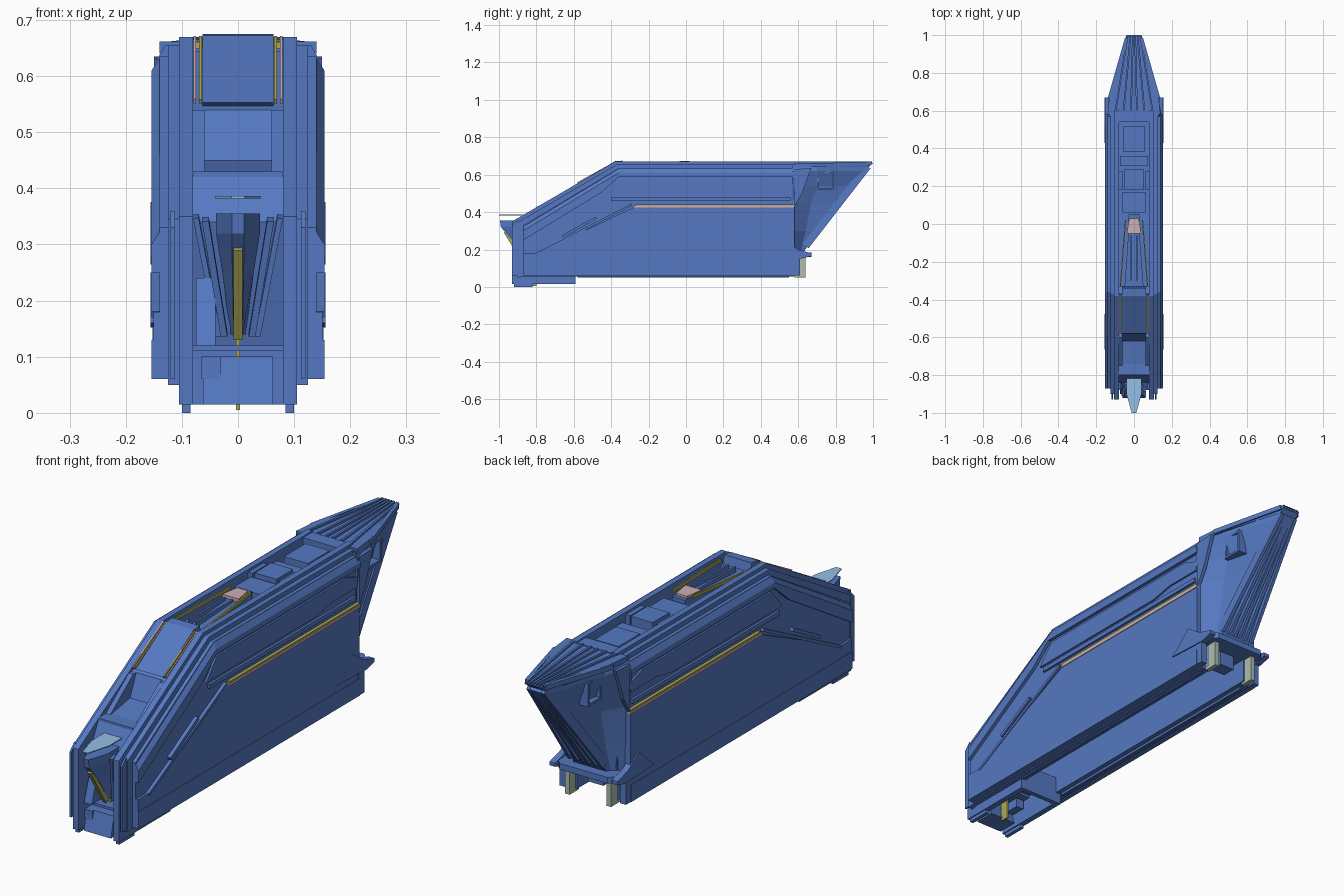
import bpy, bmesh
from mathutils import Vector


def material(name, rgb):
    m = bpy.data.materials.new(name)
    m.diffuse_color = (*rgb, 1)
    return m


BLUE = material("hull_blue", (0.09, 0.19, 0.54))
SKY = material("sky_blue", (0.30, 0.52, 0.80))
YELLOW = material("yellow", (0.42, 0.40, 0.08))
PINK = material("pink", (0.62, 0.42, 0.45))
GREEN = material("pale_green", (0.42, 0.52, 0.42))


def finish(name, bm, mat):
    bmesh.ops.recalc_face_normals(bm, faces=bm.faces)
    me = bpy.data.meshes.new(name)
    bm.to_mesh(me)
    bm.free()
    me.materials.append(mat)
    ob = bpy.data.objects.new(name, me)
    bpy.context.collection.objects.link(ob)
    return ob


def loft(name, rings, mat=BLUE):
    """Closed skin through rings of equal point count."""
    bm = bmesh.new()
    vs = [[bm.verts.new(p) for p in r] for r in rings]
    n = len(vs[0])
    for a, b in zip(vs, vs[1:]):
        for i in range(n):
            bm.faces.new((a[i], a[(i + 1) % n], b[(i + 1) % n], b[i]))
    bm.faces.new(vs[0])
    bm.faces.new(vs[-1])
    return finish(name, bm, mat)


def mirror(ob):
    m = ob.modifiers.new("mirror", 'MIRROR')
    m.use_axis[0] = True
    return ob


def prism(name, yz, x0, x1, mat=BLUE, pair=True):
    """Side profile extruded across x, as a mirrored pair or centred."""
    ob = loft(name, [[(x, y, z) for y, z in yz] for x in (x0, x1)], mat)
    return mirror(ob) if pair else ob


def box(name, x0, x1, y0, y1, z0, z1, mat=BLUE, pair=False):
    return prism(name, [(y0, z0), (y1, z0), (y1, z1), (y0, z1)], x0, x1, mat, pair)


def beam(name, a, b, w, h, mat=BLUE, pair=True):
    """Square bar from a to b: w across x, h across the other way."""
    a, b = Vector(a), Vector(b)
    d = (b - a).normalized()
    up = d.cross(Vector((1, 0, 0))).normalized() * h / 2
    sx = Vector((w / 2, 0, 0))
    ring = [-sx - up, sx - up, sx + up, -sx + up]
    ob = loft(name, [[p + o for o in ring] for p in (a, b)], mat)
    return mirror(ob) if pair else ob


# Central spine: a bent shell with sunken deck, open underneath
prism("core", [(0.60, 0.59), (-0.32, 0.59), (-0.37, 0.61), (-0.55, 0.51), (-0.60, 0.42),
               (-0.76, 0.40), (-0.78, 0.34), (-0.72, 0.12), (-0.78, 0.12), (-0.84, 0.34),
               (-0.80, 0.42), (-0.74, 0.43), (-0.62, 0.45), (-0.58, 0.54), (-0.37, 0.645),
               (-0.33, 0.61), (0.60, 0.61)], -0.085, 0.085, pair=False)

# Layered side plates, inner to outer
prism("inner_plate", [(-0.93, 0.015), (-0.93, 0.35), (-0.38, 0.67), (0.60, 0.67), (0.60, 0.06),
                      (-0.59, 0.06), (-0.59, 0.015)], 0.08, 0.105)
prism("middle_plate", [(-0.90, 0.05), (-0.90, 0.345), (-0.37, 0.655), (0.58, 0.655),
                       (0.58, 0.055), (-0.87, 0.055)], 0.105, 0.125)
prism("outer_plate", [(-0.87, 0.06), (-0.87, 0.33), (-0.36, 0.635), (0.58, 0.635),
                      (0.58, 0.06)], 0.125, 0.140)
prism("lower_side_panel", [(-0.87, 0.06), (-0.87, 0.18), (-0.80, 0.18), (-0.28, 0.425),
                           (0.58, 0.425), (0.58, 0.06)], 0.140, 0.151)
box("side_skirt", 0.148, 0.154, -0.87, 0.58, 0.06, 0.13, pair=True)
# Upper rim with bevelled top edge
rim = [(-0.87, 0.25), (-0.87, 0.30), (-0.36, 0.61), (0.58, 0.61), (0.58, 0.588),
       (-0.36, 0.588), (-0.46, 0.50)]
prism("upper_rim", rim, 0.140, 0.154)
mirror(loft("rim_bevel", [[(0.154, y, z), (0.138, y, z + 0.025), (0.130, y, z)]
                          for y, z in ((-0.87, 0.30), (-0.36, 0.61), (0.58, 0.61))]))
prism("side_rail", [(-0.42, 0.49), (-0.35, 0.575), (0.50, 0.575), (0.57, 0.55), (0.57, 0.51),
                    (0.40, 0.51), (0.30, 0.49)], 0.140, 0.148)
beam("lower_rail", (0.144, -0.40, 0.468), (0.144, 0.56, 0.468), 0.012, 0.018)
beam("slope_rail", (0.145, -0.80, 0.175), (0.145, -0.29, 0.44), 0.018, 0.012)
beam("slope_slat", (0.145, -0.66, 0.27), (0.145, -0.48, 0.37), 0.022, 0.014)
box("light_strip", 0.138, 0.153, -0.27, 0.58, 0.435, 0.442, YELLOW, True)
box("light_strip_lining", 0.138, 0.154, -0.28, 0.58, 0.424, 0.435, PINK, True)
prism("front_cheek", [(-0.93, 0.06), (-0.93, 0.33), (-0.90, 0.36), (-0.87, 0.06)], 0.112, 0.120)
box("keel_rail", 0.085, 0.10, -0.92, -0.82, 0.0, 0.03, pair=True)
box("underside_rail", 0.10, 0.11, -0.58, 0.55, 0.050, 0.07, pair=True)

# Sloped dorsal plate with coloured edges
prism("slope_plate", [(-0.58, 0.553), (-0.38, 0.672), (-0.34, 0.675), (-0.33, 0.63),
                      (-0.56, 0.545)], -0.063, 0.063, pair=False)
beam("slope_edge_inner", (0.067, -0.58, 0.555), (0.067, -0.375, 0.668), 0.005, 0.008, YELLOW)
beam("slope_edge_outer", (0.077, -0.58, 0.555), (0.077, -0.375, 0.668), 0.005, 0.009, PINK)
prism("brow_wedge", [(-0.75, 0.43), (-0.60, 0.54), (-0.57, 0.54), (-0.57, 0.43)], 0.06, 0.08)

# Deck furniture in the dorsal channel
beam("deck_strip", (0.072, -0.33, 0.655), (0.045, 0.02, 0.668), 0.006, 0.012, YELLOW)
loft("deck_spine", [[(-w, y, z), (w, y, z), (w, y, 0.60), (-w, y, 0.60)]
                    for w, y, z in ((0.05, -0.33, 0.64), (0.03, -0.05, 0.655), (0.03, 0.05, 0.66))])
loft("deck_hatch", [[(-0.038, -0.05, z), (0.038, -0.05, z), (0.025, 0.03, z), (-0.025, 0.03, z)]
                    for z in (0.655, 0.668)], PINK)
box("deck_slot", 0.012, 0.02, -0.30, -0.06, 0.64, 0.664, pair=True)
for i, (w, y0, y1, z) in enumerate([(0.06, 0.06, 0.17, 0.65), (0.05, 0.18, 0.29, 0.665),
                                    (0.075, 0.31, 0.36, 0.64), (0.055, 0.38, 0.52, 0.655),
                                    (0.08, 0.54, 0.60, 0.665)]):
    box(f"deck_block_{i}", -w, w, y0, y1, 0.60, z)
box("deck_side_box", 0.06, 0.08, 0.18, 0.28, 0.60, 0.66, pair=True)

# Beak and nose
loft("beak", [[(-0.04, -0.75, z), (0.04, -0.75, z), (0.04, -0.90, z), (0.012, -1.0, z),
               (-0.012, -1.0, z), (-0.04, -0.90, z)] for z in (0.382, 0.386)], SKY)
prism("brow", [(-0.80, 0.345), (-0.80, 0.43), (-0.72, 0.43), (-0.72, 0.345)],
      -0.08, 0.08, pair=False)
loft("nose", [[(-t, y, z), (t, y, z), (w, y + 0.09, z), (w, -0.75, z), (-w, -0.75, z),
               (-w, y + 0.09, z)]
              for t, w, y, z in ((0.008, 0.014, -0.86, 0.14), (0.01, 0.028, -0.93, 0.25),
                                 (0.011, 0.039, -0.99, 0.32), (0.011, 0.039, -0.995, 0.355))])
beam("nose_strut", (0.058, -0.90, 0.345), (0.025, -0.84, 0.14), 0.012, 0.03)
beam("throat_strut", (0.075, -0.86, 0.35), (0.035, -0.82, 0.14), 0.01, 0.04)
beam("nose_rod", (0, -0.965, 0.295), (0, -0.865, 0.135), 0.016, 0.02, YELLOW, False)
box("keel_fin", -0.004, 0.004, -0.84, -0.80, 0.005, 0.14, YELLOW)

# Lower chin
prism("chin_plate", [(-0.92, 0.015), (-0.90, 0.10), (-0.86, 0.10), (-0.83, 0.015)],
      -0.062, 0.062, pair=False)
box("chin_shelf", -0.08, 0.08, -0.88, -0.76, 0.11, 0.12)
box("chin_bulkhead", -0.08, 0.08, -0.61, -0.59, 0.015, 0.13)
box("chin_box", -0.065, -0.03, -0.91, -0.78, 0.06, 0.10)
prism("chin_wedge", [(-0.90, 0.12), (-0.86, 0.24), (-0.80, 0.24), (-0.80, 0.12)],
      -0.075, -0.04, pair=False)

# Tapering stern with hollowed flanks and undercut
half = [(0.18, 0.140, 0.085, 0.61, 0.075, 0.625), (0.30, 0.140, 0.080, 0.64, 0.060, 0.705),
        (0.45, 0.140, 0.080, 0.67, 0.050, 0.815), (0.54, 0.148, 0.090, 0.70, 0.044, 0.885),
        (0.62, 0.150, 0.120, 0.70, 0.042, 0.955), (0.655, 0.130, 0.115, 0.70, 0.038, 0.985)]
loft("stern", [[(a, 0.57, z), (b, by, z), (c, cy, z), (-c, cy, z), (-b, by, z), (-a, 0.57, z)]
               for z, a, b, by, c, cy in half])
loft("stern_deck", [[(-0.14, 0.58, z), (0.14, 0.58, z), (0.13, 0.68, z), (0.04, 1.0 - d, z),
                     (-0.04, 1.0 - d, z), (-0.13, 0.68, z)] for z, d in ((0.64, 0.025), (0.662, 0))])
for i, (xb, xt) in enumerate([(0.012, 0.006), (0.042, 0.019), (0.075, 0.034)]):
    beam(f"stern_rib_{i}", (xb, 0.64, 0.22), (xt, 0.97, 0.645), 0.014, 0.04)
    beam(f"stern_deck_rib_{i}", (xb * 1.3, 0.60, 0.663), (xt, 0.995, 0.663), 0.009, 0.014)
beam("stern_deck_edge", (0.13, 0.67, 0.65), (0.04, 0.985, 0.66), 0.016, 0.02)
prism("stern_corner", [(0.58, 0.43), (0.58, 0.63), (0.67, 0.635), (0.62, 0.50)], 0.135, 0.150)
for n, y0, y1, z0, z1 in [("bottom", 0.70, 0.79, 0.52, 0.53), ("top", 0.70, 0.79, 0.61, 0.62),
                          ("fore", 0.70, 0.71, 0.52, 0.62), ("aft", 0.78, 0.79, 0.52, 0.62)]:
    box("stern_window_" + n, 0.06, 0.104, y0, y1, z0, z1, pair=True)

# Stern ledge and legs
prism("ledge_fin", [(0.43, 0.16), (0.53, 0.25), (0.60, 0.20), (0.67, 0.18), (0.67, 0.165),
                    (0.62, 0.152)], 0.13, 0.156)
loft("ledge", [[(-0.14, 0.50, z), (0.14, 0.50, z), (0.14, 0.64, z), (0.11, 0.67, z),
                (-0.11, 0.67, z), (-0.14, 0.64, z)] for z in (0.160, 0.185)])
box("stern_leg", 0.085, 0.105, 0.58, 0.64, 0.05, 0.16, GREEN, True)
box("stern_skirt", 0.125, 0.152, 0.57, 0.61, 0.06, 0.16, pair=True)
box("tail_box", -0.035, 0.035, 0.53, 0.59, 0.10, 0.16)
